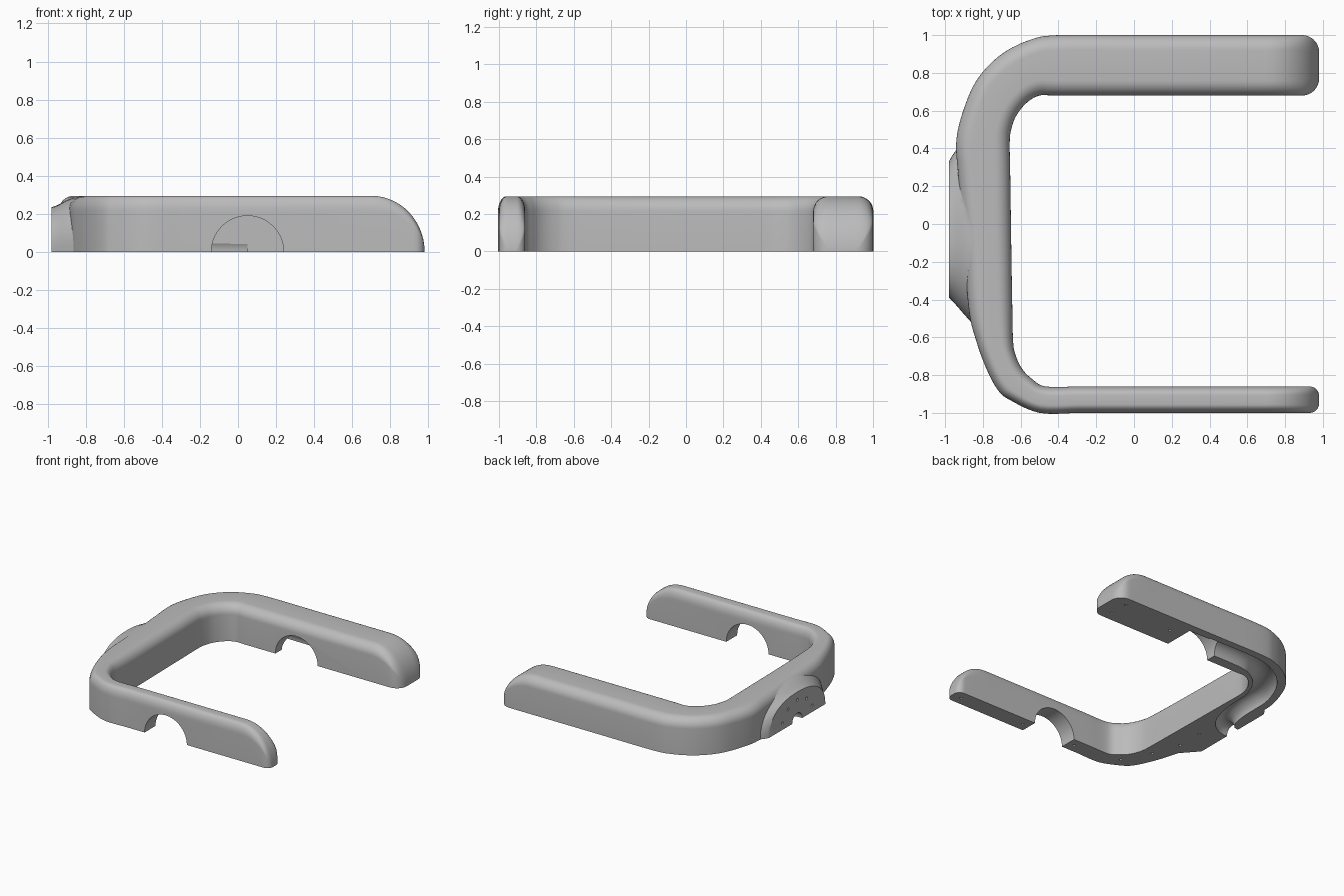
import bpy, bmesh, math
from mathutils import Vector

cube = bpy.data.objects.get("Cube")
if cube:
    bpy.data.objects.remove(cube, do_unlink=True)

grey = bpy.data.materials.new("plain grey")
grey.use_nodes = True
COLOR = (0.5, 0.5, 0.5, 1)
grey.diffuse_color = COLOR
grey.node_tree.nodes["Principled BSDF"].inputs["Base Color"].default_value = COLOR


def loft(name, rings):
    """Closed solid skinned through rings of equal length."""
    bm = bmesh.new()
    vs = [[bm.verts.new(p) for p in ring] for ring in rings]
    n = len(vs[0])
    for a, b in zip(vs, vs[1:]):
        for i in range(n):
            j = (i + 1) % n
            bm.faces.new((a[i], a[j], b[j], b[i]))
    bm.faces.new(vs[0])
    bm.faces.new(vs[-1])
    bmesh.ops.recalc_face_normals(bm, faces=bm.faces)
    mesh = bpy.data.meshes.new(name)
    bm.to_mesh(mesh)
    bm.free()
    mesh.materials.append(grey)
    ob = bpy.data.objects.new(name, mesh)
    bpy.context.collection.objects.link(ob)
    return ob


def tube(name, points, radii, sides=40):
    pts = [Vector(p) for p in points]
    rings = []
    for i, p in enumerate(pts):
        t = (pts[min(i + 1, len(pts) - 1)] - pts[max(i - 1, 0)]).normalized()
        u = t.orthogonal().normalized() if abs(t.z) > 0.9 else t.cross(Vector((0, 0, 1))).normalized()
        w = t.cross(u)
        rings.append([p + radii[i] * (u * math.cos(a) + w * math.sin(a))
                      for a in (math.tau * k / sides for k in range(sides))])
    return loft(name, rings)


def smooth_path(points, steps=5):
    """Catmull-Rom interpolation through tuples of any size."""
    out = []
    for i in range(len(points) - 1):
        p0, p1 = points[max(i - 1, 0)], points[i]
        p2, p3 = points[i + 1], points[min(i + 2, len(points) - 1)]
        for k in range(steps):
            t = k / steps
            out.append(tuple(b + 0.5 * t * (c - a + t * (2 * a - 5 * b + 4 * c - d + t * (3 * (b - c) + d - a)))
                             for a, b, c, d in zip(p0, p1, p2, p3)))
    return out + [points[-1]]


def boolean(target, other, operation):
    mod = target.modifiers.new(operation, "BOOLEAN")
    mod.operation, mod.solver, mod.object = operation, "EXACT", other
    bpy.context.view_layer.objects.active = target
    bpy.ops.object.modifier_apply(modifier=mod.name)
    bpy.data.objects.remove(other, do_unlink=True)


HEIGHT = 0.295


def section(inner, outer, h):
    """Rounded-top wall section between an inner and an outer plan point."""
    a, b = Vector((*inner, 0)), Vector((*outer, 0))
    width = (b - a).length
    d = (b - a) / width
    r, rz = min(0.08, 0.32 * width), 0.08 * h / HEIGHT
    ring = [a]
    arc = [math.pi / 2 * k / 8 for k in range(9)]
    for t in arc:
        ring.append(a + d * r * (1 - math.cos(t)) + Vector((0, 0, h - rz + rz * math.sin(t))))
    for t in reversed(arc):
        ring.append(b - d * r * (1 - math.cos(t)) + Vector((0, 0, h - rz + rz * math.sin(t))))
    return ring + [b]


def arm_end(y_in, y_out, corner):
    """Sections of a drooping arm tip, from the straight part outward."""
    rings, s = [], math.copysign(1, y_out - y_in)
    for k in range(15):
        t = math.pi / 2 * k / 14
        x = 0.70 + 0.28 * math.sin(t)
        c = max(0, x - (0.98 - corner)) / corner
        inset = s * corner * (1 - math.sqrt(max(0, 1 - c * c)))
        rings.append(section((x, y_in + inset), (x, y_out - inset), max(HEIGHT * math.cos(t), 0.012)))
    return rings


# C-shaped wall: inner x, y and outer x, y around the bend
bend = [(0, .68, 0, 1), (-.40, .68, -.40, 1), (-.50, .68, -.55, .975), (-.57, .64, -.70, .90),
        (-.625, .57, -.82, .78), (-.65, .50, -.89, .64), (-.658, .43, -.94, .45),
        (-.655, .25, -.93, .25), (-.65, -.1, -.90, -.1), (-.645, -.4, -.875, -.45),
        (-.64, -.62, -.835, -.62), (-.625, -.7, -.78, -.77), (-.59, -.77, -.72, -.88),
        (-.54, -.82, -.66, -.93), (-.47, -.86, -.5, -1), (-.3, -.86, -.3, -1)]
rings = arm_end(0.68, 1, 0.09)[::-1]
rings += [section(p[:2], p[2:], HEIGHT) for p in smooth_path(bend)]
rings += arm_end(-0.86, -1, 0.05)
body = loft("frame_body", rings)

# Flared mounting flange on the outside of the spine
flange_rings = []
for x, lo, hi, h in smooth_path([(-.98, -.39, .33, .235), (-.95, -.42, .38, .245),
                                 (-.88, -.50, .46, .28), (-.82, -.56, .5, .29), (-.75, -.58, .5, .285)], 3):
    mid, half = (lo + hi) / 2, (hi - lo) / 2
    ring = []
    for k in range(33):
        a = math.pi * k / 32
        c = math.cos(a)
        ring.append((x, mid + half * math.copysign(abs(c) ** 0.85, c), h * abs(math.sin(a)) ** 0.85 if 0 < k < 32 else 0))
    flange_rings.append(ring)
boolean(body, loft("flange", flange_rings), "UNION")

# Round openings through the thin arm and into the wide arm
for y0, y1 in ((-1.1, -0.8), (0.6, 0.93)):
    boolean(body, tube("opening_cutter", [(.05, y0, 0), (.05, y1, 0)], [.19, .19], 64), "DIFFERENCE")

# Channel from the wide arm round the corner and out of the flange
route = smooth_path([(.05, .85, 0, .09), (-.38, .85, 0, .09), (-.56, .80, 0, .09), (-.70, .68, 0, .09),
                     (-.78, .5, 0, .09), (-.79, .35, 0, .09), (-.80, .2, 0, .085), (-.84, .06, 0, .075),
                     (-.92, -.02, 0, .065), (-1.05, -.03, 0, .065)], 4)
boolean(body, tube("channel_cutter", [p[:3] for p in route], [p[3] for p in route]), "DIFFERENCE")

# Small screw holes underneath
for x, y in ((.85, .92), (.85, .76), (.36, .84), (.9, -.93), (.3, -.93), (-.2, -.93),
             (-.6, -.87), (-.72, -.65), (-.80, -.42), (-.80, -.2)):
    boolean(body, tube("screw_cutter", [(x, y, -.05), (x, y, .08)], [.011, .011], 12), "DIFFERENCE")

# Screw holes fanned over the flange face
for k in range(5):
    a = math.pi * (0.1 + 0.2 * k)
    y, z = -.03 + .2 * math.cos(a), .17 * math.sin(a)
    boolean(body, tube("screw_cutter", [(-1.05, y, z), (-.9, y, z)], [.012, .012], 12), "DIFFERENCE")

bpy.ops.object.select_all(action="DESELECT")
body.select_set(True)
bpy.context.view_layer.objects.active = body
bpy.ops.object.shade_smooth_by_angle(angle=math.radians(30))
